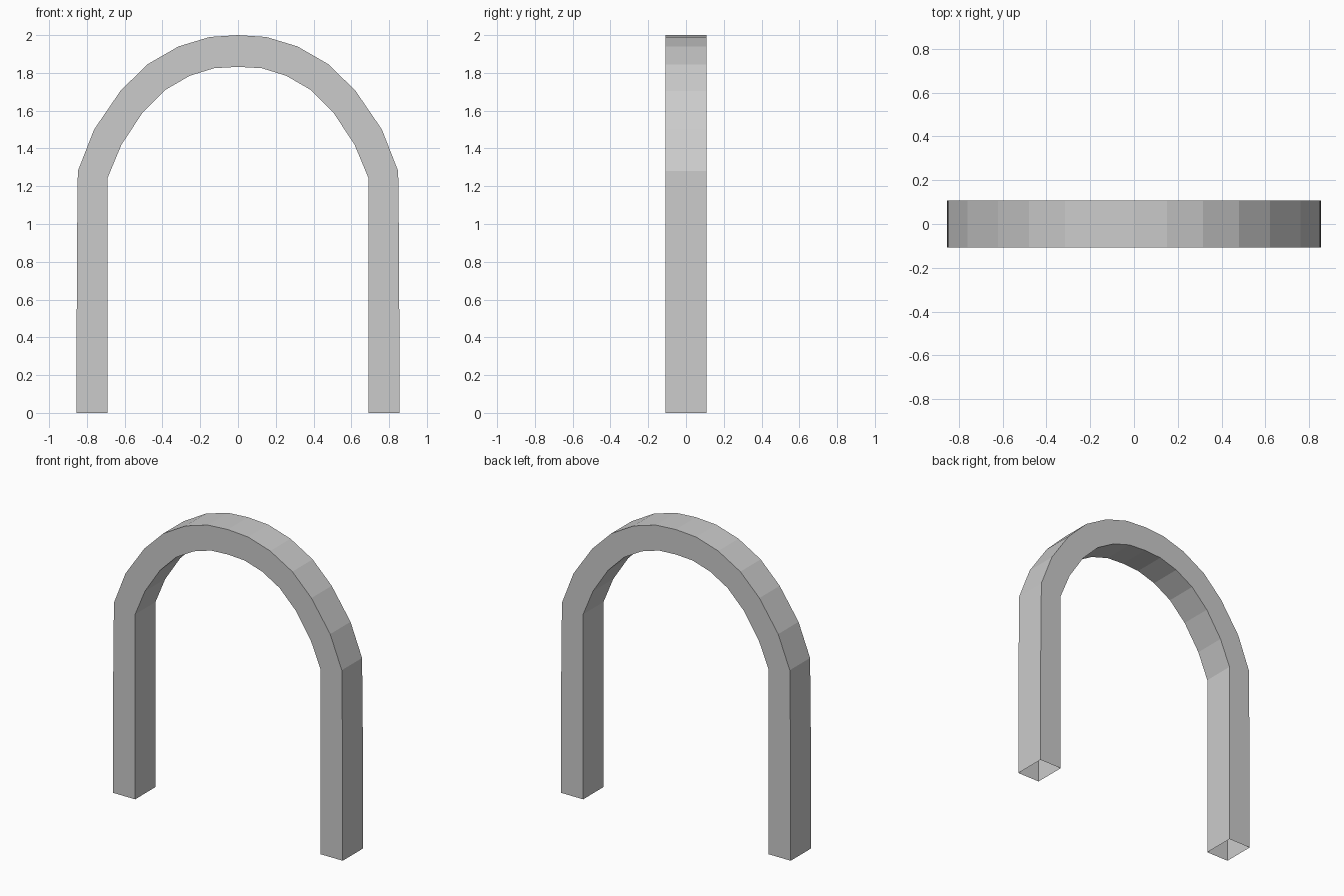
import bpy
import bmesh

cube = bpy.data.objects.get("Cube")
if cube:
    bpy.data.objects.remove(cube, do_unlink=True)

HALF_DEPTH = 0.108

# Right half of the arch, from the foot to the crown, as (x, z)
outer = [(0.855, 0), (0.853, 0.83), (0.848, 1.28), (0.762, 1.5), (0.622, 1.705),
         (0.48, 1.845), (0.315, 1.94), (0.15, 1.99), (0, 2)]
inner = [(0.69, 0), (0.69, 0.83), (0.69, 1.245), (0.617, 1.42), (0.505, 1.59),
         (0.385, 1.71), (0.255, 1.785), (0.125, 1.825), (0, 1.832)]


def full_arc(half):
    """Mirror a half profile across the crown."""
    return half + [(-x, z) for x, z in reversed(half[:-1])]


# Square tube swept along the arch, with open feet
bm = bmesh.new()
rings = []
for (ox, oz), (ix, iz) in zip(full_arc(outer), full_arc(inner)):
    corners = [(ox, -HALF_DEPTH, oz), (ox, HALF_DEPTH, oz),
               (ix, HALF_DEPTH, iz), (ix, -HALF_DEPTH, iz)]
    rings.append([bm.verts.new(c) for c in corners])
for a, b in zip(rings, rings[1:]):
    for i in range(4):
        j = (i + 1) % 4
        bm.faces.new((a[i], a[j], b[j], b[i]))
bm.normal_update()

mesh = bpy.data.meshes.new("arch")
bm.to_mesh(mesh)
bm.free()
arch = bpy.data.objects.new("arch", mesh)
bpy.context.collection.objects.link(arch)

# Plain grey surface
grey = bpy.data.materials.new("plain grey")
grey.use_nodes = True
colour = (0.6, 0.6, 0.6, 1)
grey.diffuse_color = colour
grey.node_tree.nodes["Principled BSDF"].inputs["Base Color"].default_value = colour
mesh.materials.append(grey)
